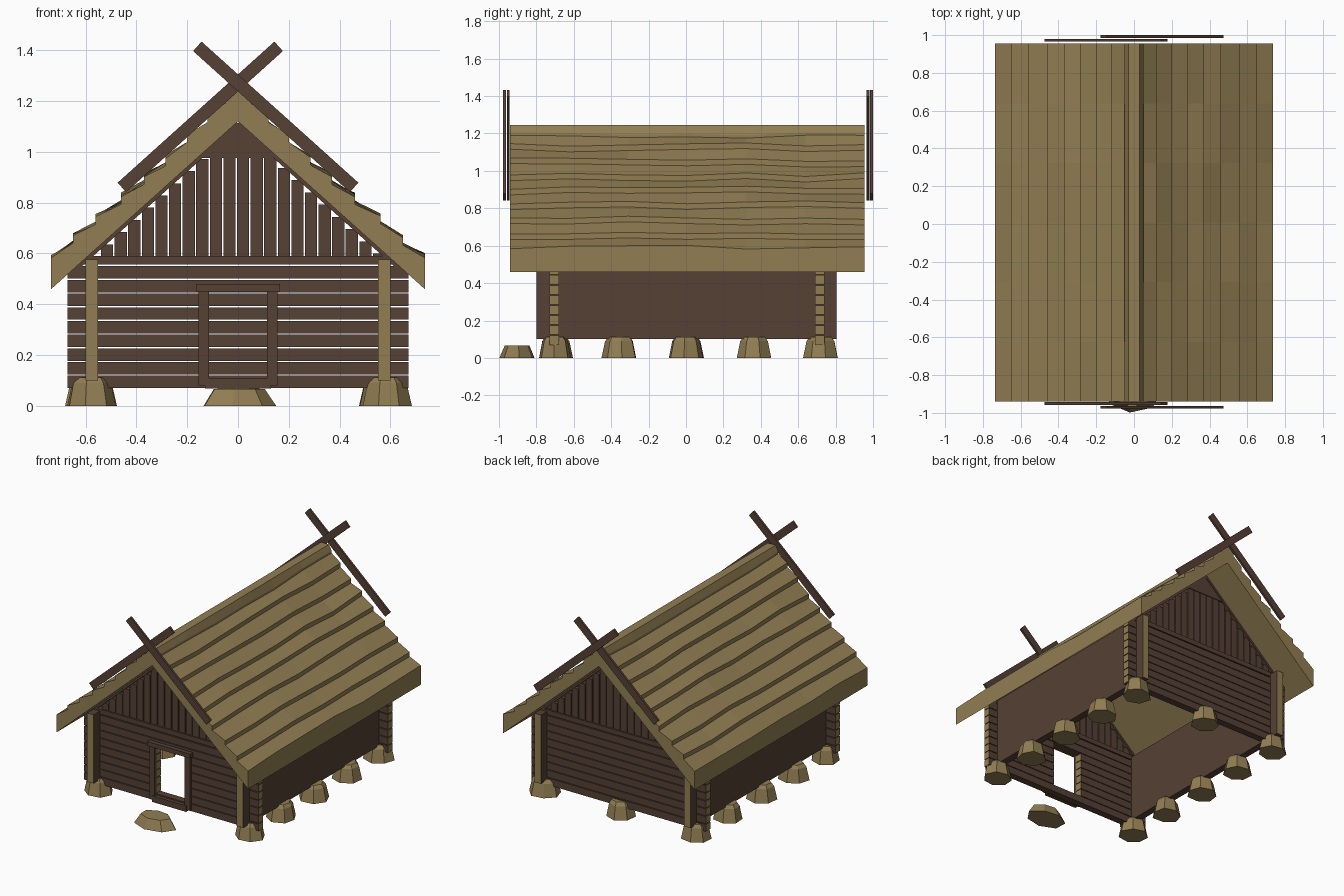
import bpy, bmesh, math, random
from mathutils import Matrix, Vector

random.seed(4)
if "Cube" in bpy.data.objects:
    bpy.data.objects.remove(bpy.data.objects["Cube"])


def material(name, color):
    m = bpy.data.materials.new(name)
    m.use_nodes = True
    m.diffuse_color = (*color, 1)
    m.node_tree.nodes["Principled BSDF"].inputs["Base Color"].default_value = (*color, 1)
    return m


WOOD = material("dark_wood", (0.091, 0.052, 0.035))
TAN = material("thatch_tan", (0.285, 0.208, 0.086))


def finish(name, bm, mats, end_axis=None):
    """Make an object; faces pointing along end_axis take the second material."""
    bmesh.ops.recalc_face_normals(bm, faces=bm.faces)
    if end_axis is not None:
        for f in bm.faces:
            f.material_index = int(abs(f.normal[end_axis]) > 0.9)
    me = bpy.data.meshes.new(name)
    bm.to_mesh(me)
    bm.free()
    for m in mats:
        me.materials.append(m)
    ob = bpy.data.objects.new(name, me)
    bpy.context.collection.objects.link(ob)
    return ob


def add_box(bm, x0, x1, y0, y1, z0, z1):
    mid = Vector((x0 + x1, y0 + y1, z0 + z1)) / 2
    size = Matrix.Diagonal((x1 - x0, y1 - y0, z1 - z0, 1))
    bmesh.ops.create_cube(bm, size=1, matrix=Matrix.Translation(mid) @ size)


def add_slanted(bm, a, b, y, width, depth):
    """Board between two (x, z) points, lying in the gable plane."""
    run, rise = b[0] - a[0], b[1] - a[1]
    mat = (Matrix.Translation(((a[0] + b[0]) / 2, y, (a[1] + b[1]) / 2))
           @ Matrix.Rotation(-math.atan2(rise, run), 4, 'Y')
           @ Matrix.Diagonal((math.hypot(run, rise), depth, width, 1)))
    bmesh.ops.create_cube(bm, size=1, matrix=mat)


def loft(bm, rings):
    """Skin matching closed rings of points and cap both ends."""
    rows = [[bm.verts.new(p) for p in ring] for ring in rings]
    n = len(rows[0])
    for a, b in zip(rows, rows[1:]):
        for i in range(n):
            j = (i + 1) % n
            bm.faces.new((a[i], a[j], b[j], b[i]))
    bm.faces.new(rows[0])
    bm.faces.new(rows[-1])


def under(x):
    """Height of the roof underside."""
    return 1.12 - abs(x) * 0.898


# Thatched roof: stepped courses with a slight wave along the length
COURSES = [(0.65, 0.64), (0.56, 0.72), (0.46, 0.80), (0.37, 0.88),
           (0.285, 0.95), (0.20, 1.03), (0.12, 1.11), (0.05, 1.185)]
stations = 7
rings = []
for s in range(stations):
    y = -0.94 + 1.895 * s / (stations - 1)

    def half():
        pts = [(0.735, 0.46), (0.735, 0.59 + random.uniform(-0.012, 0.012))]
        for x, z in COURSES:
            d = random.uniform(-0.01, 0.01)
            riser = 0.03 if x > 0.1 else 0.015
            pts += [(x, z + d), (x, z + d + riser)]
        return pts

    right, left = half(), half()
    outline = right + [(0.03, 1.245), (-0.03, 1.245)]
    outline += [(-x, z) for x, z in reversed(left)] + [(0, 1.12)]
    rings.append([(x, y, z) for x, z in outline])
bm = bmesh.new()
loft(bm, rings)
finish("thatched_roof", bm, [TAN])

# Crossed gable boards at both ends
for end, y in (("front", -0.95), ("back", 0.973)):
    for k, side in enumerate((1, -1)):
        bm = bmesh.new()
        yy = y - 0.02 * k if end == "front" else y + 0.019 * k
        add_slanted(bm, (-0.457 * side, 0.86), (0.16 * side, 1.415), yy, 0.05, 0.015)
        finish(f"{end}_crossed_board_{k + 1}", bm, [WOOD])

# Log end walls, with a doorway through the front one
PITCH = 0.0539
for end, y in (("front", -0.705), ("back", 0.715)):
    y0, y1 = y - 0.025, y + 0.025
    bm = bmesh.new()
    for i in range(9):
        z = 0.07 + i * PITCH
        spans = [(-0.67, 0.67)]
        if end == "front" and 1 <= i <= 6:
            spans = [(-0.67, -0.115), (0.115, 0.67)]
        for a, b in spans:
            add_box(bm, a, b, y0, y1, z, z + PITCH - 0.005)
    add_box(bm, -0.66, 0.66, y0, y1, 0.557, 0.59)
    finish(f"{end}_log_wall", bm, [WOOD, TAN], 0)

    # Upright planks filling the gable
    bm = bmesh.new()
    for k in range(-11, 11):
        x = 0.02 + k * 0.0535
        top = min(0.975, under(abs(x) + 0.024))
        if top > 0.6:
            add_box(bm, x - 0.024, x + 0.024, y - 0.015, y + 0.015, 0.59, top)
    finish(f"{end}_gable_planks", bm, [WOOD])

    # Rafters and the triangular peak board
    bm = bmesh.new()
    for side in (-1, 1):
        add_slanted(bm, (side * 0.66, under(0.66) - 0.008), (0, 1.112), y, 0.016, 0.05)
    loft(bm, [[(-0.155, yy, 0.975), (0.155, yy, 0.975), (0, yy, 1.115)]
              for yy in (y - 0.02, y + 0.02)])
    finish(f"{end}_rafters", bm, [WOOD])

# Side walls with pale sawn ends
for name, s in (("left", 1), ("right", -1)):
    bm = bmesh.new()
    add_box(bm, s * 0.575 - 0.025, s * 0.575 + 0.025, -0.8, 0.805, 0.1, 0.577)
    finish(f"{name}_side_wall", bm, [WOOD, TAN], 1)

# Door frame
bm = bmesh.new()
for s in (-1, 1):
    add_box(bm, s * 0.135 - 0.02, s * 0.135 + 0.02, -0.75, -0.725, 0.08, 0.45)
add_box(bm, -0.165, 0.165, -0.76, -0.725, 0.45, 0.48)
add_box(bm, -0.13, 0.13, -0.755, -0.725, 0.068, 0.11)
finish("door_frame", bm, [WOOD])


# Faceted stones
def stone(name, x, y, rx, ry, levels):
    turn = random.uniform(0, 1)
    wobble = [random.uniform(0.92, 1.06) for _ in range(7)]
    bm = bmesh.new()
    loft(bm, [[(x + rx * r * w * math.cos(turn + i * math.tau / 7),
                y + ry * r * w * math.sin(turn + i * math.tau / 7),
                z) for i, w in enumerate(wobble)] for z, r in levels])
    finish(name, bm, [TAN])


TALL = [(0, 1), (0.09, 0.8), (0.112, 0.62)]
for name, s in (("left", 1), ("right", -1)):
    for i, y in enumerate((-0.70, -0.355, 0, 0.365, 0.72)):
        stone(f"{name}_foundation_stone_{i + 1}", s * 0.58, y, 0.1, 0.093, TALL)
stone("back_foundation_stone", 0, 0.72, 0.1, 0.093, TALL)
stone("door_step_stone", 0, -0.9, 0.145, 0.1, [(0, 1), (0.067, 0.7)])
